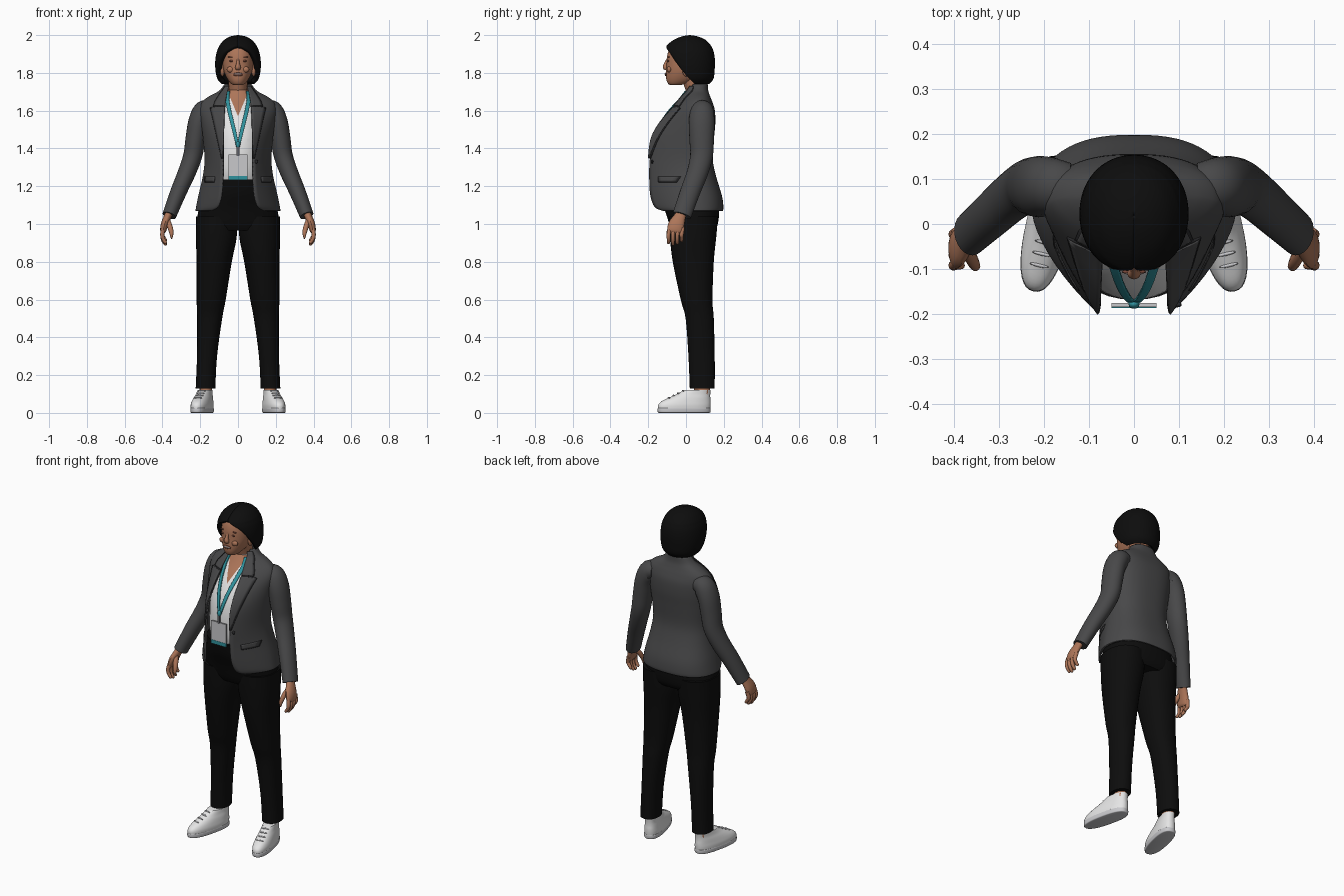
import bpy, bmesh, math
from mathutils import Vector

if "Cube" in bpy.data.objects:
    bpy.data.objects.remove(bpy.data.objects["Cube"])

def material(name, r, g, b):
    m = bpy.data.materials.new(name)
    m.diffuse_color = (r, g, b, 1)
    m.use_nodes = True
    m.node_tree.nodes["Principled BSDF"].inputs["Base Color"].default_value = m.diffuse_color
    return m

BLACK = material("black", .004, .004, .004)
JACKET = material("charcoal", .065, .065, .067)
SEAM = material("dark_seam", .022, .022, .024)
SKIN = material("skin", .42, .18, .10)
SHADE = material("skin_shade", .20, .07, .045)
SHIRT = material("white", .78, .78, .78)
TEAL = material("teal", .03, .29, .34)
BADGE = material("badge_grey", .58, .58, .60)
METAL = material("metal_grey", .12, .12, .13)

def finish(name, bm, mats, mirror=False, thick=0, angle=40):
    me = bpy.data.meshes.new(name)
    bm.to_mesh(me)
    bm.free()
    for m in (mats if isinstance(mats, list) else [mats]):
        me.materials.append(m)
    ob = bpy.data.objects.new(name, me)
    bpy.context.collection.objects.link(ob)
    bpy.ops.object.select_all(action='DESELECT')
    ob.select_set(True)
    bpy.context.view_layer.objects.active = ob
    bpy.ops.object.shade_smooth_by_angle(angle=math.radians(angle))
    if thick:
        s = ob.modifiers.new("thickness", 'SOLIDIFY')
        s.thickness, s.offset = thick, -1
    if mirror:
        ob.modifiers.new("mirror", 'MIRROR').use_mirror_merge = False
    return ob

def smooth(rows, k=4):
    """Catmull-Rom interpolation between rows of numbers."""
    out = []
    for i in range(len(rows) - 1):
        p = [rows[max(0, min(len(rows) - 1, i + d))] for d in (-1, 0, 1, 2)]
        for j in range(k):
            t = j / k
            out.append([.5 * (2*b + (c-a)*t + (2*a-5*b+4*c-d)*t*t + (3*b-a-3*c+d)*t**3)
                        for a, b, c, d in zip(*p)])
    return out + [list(rows[-1])]

def skin_rings(bm, rings, closed=True):
    vs = [[bm.verts.new(p) for p in r] for r in rings]
    n = len(vs[0])
    for a, b in zip(vs, vs[1:]):
        for j in range(n if closed else n - 1):
            q = (j + 1) % n
            bm.faces.new((a[j], a[q], b[q], b[j]))
    if closed:
        bm.faces.new(vs[0][::-1])
        bm.faces.new(vs[-1])

def spow(v, e):
    return math.copysign(abs(v) ** e, v)

def shell(name, rows, mat, nf=2.0, nb=2.0, opening=None, N=40, **kw):
    """Stack of rings; row = z, half width, side y, front y, back y, x centre or opening."""
    rings = []
    for z, w, cy, yf, yb, e in smooth(rows):
        a0, cx = 0, 0 if opening else e
        if opening == 'x':
            a0 = math.asin(min(1, max(0, e / w) ** (nf / 2)))
        elif opening == 'deg':
            a0 = math.radians(max(0, e))
        ring = []
        for i in range(N + (1 if opening else 0)):
            a = a0 + (2 * math.pi - 2 * a0) * i / N
            s, c = math.sin(a), math.cos(a)
            n, d = (nf, cy - yf) if c > 0 else (nb, yb - cy)
            ring.append((cx + w * spow(s, 2 / n), cy - d * spow(c, 2 / n), z))
        rings.append(ring)
    bm = bmesh.new()
    skin_rings(bm, rings, not opening)
    return finish(name, bm, mat, **kw)

def front_y(rows, x, z, n):
    rs = smooth(rows)
    for a, b in zip(rs, rs[1:]):
        if z <= b[0]:
            break
    t = max(0, min(1, (z - a[0]) / (b[0] - a[0])))
    w, cy, yf = [a[i] + (b[i] - a[i]) * t for i in (1, 2, 3)]
    return cy - (cy - yf) * max(0, 1 - (abs(x) / w) ** n) ** (1 / n)

def patch(name, rows, base, n, off, mat, mirror=True):
    """Thin plate laid on a shell's front; row = z, inner x, outer x, bottom to top."""
    fine = []
    for a, b in zip(rows, rows[1:]):
        fine += [[p + (q - p) * j / 4 for p, q in zip(a, b)] for j in range(4)]
    fine.append(rows[-1])
    rings = []
    for z, xi, xo in fine:
        xs = [xi + (xo - xi) * j / 5 for j in range(6)]
        rings.append([(x, front_y(base, x, z, n) - off, z) for x in xs])
    bm = bmesh.new()
    skin_rings(bm, rings, False)
    return finish(name, bm, mat, mirror=mirror, thick=.005)

def tube(name, rows, mat, N=16, mirror=True, k=4):
    """Swept limb; row = x, y, z, radius across, radius along y."""
    rs = smooth(rows, k)
    rings = []
    for i, r in enumerate(rs):
        t = (Vector(rs[min(i+1, len(rs)-1)][:3]) - Vector(rs[max(i-1, 0)][:3])).normalized()
        v = (Vector((0, 1, 0)) - t * t.y).normalized()
        u = v.cross(t)
        rings.append([Vector(r[:3]) + u * r[3] * math.cos(a) + v * r[4] * math.sin(a)
                      for a in (2 * math.pi * j / N for j in range(N))])
    bm = bmesh.new()
    skin_rings(bm, rings)
    return finish(name, bm, mat, mirror=mirror)

def ball(name, loc, size, mat, mirror=False):
    bm = bmesh.new()
    bmesh.ops.create_uvsphere(bm, u_segments=16, v_segments=10, radius=1)
    for v in bm.verts:
        v.co = Vector(loc) + Vector([a * b for a, b in zip(v.co, size)])
    return finish(name, bm, mat, mirror=mirror)

def box(name, loc, size, mat):
    bm = bmesh.new()
    bmesh.ops.create_cube(bm, size=1)
    for v in bm.verts:
        v.co = Vector(loc) + Vector([a * b for a, b in zip(v.co, size)])
    return finish(name, bm, mat)

# trousers
shell("trouser_leg", [(.13, .052, .085, .02, .152, .172), (.3, .053, .083, .013, .152, .164),
      (.5, .066, .072, -.002, .147, .150), (.6, .077, .06, -.028, .14, .142),
      (.8, .093, .045, -.07, .147, .126), (.93, .108, .04, -.085, .16, .115),
      (1.04, .108, .04, -.09, .17, .113)], BLACK, 2.2, 2.2, N=28, mirror=True)
shell("trouser_hips", [(.965, .19, .04, -.07, .15, 0), (1.0, .215, .04, -.088, .168, 0),
      (1.08, .208, .02, -.115, .175, 0), (1.16, .18, .01, -.15, .15, 0),
      (1.235, .162, 0, -.168, .125, 0)], BLACK, 2.2, 2.4)

# shirt, with the skin of the neckline cut in as a V
shirt_rows = [(1.15, .12, 0, -.11, .1, 0), (1.25, .14, 0, -.158, .1, 0), (1.35, .14, 0, -.168, .1, 0),
              (1.45, .14, 0, -.157, .11, 0), (1.53, .138, .02, -.13, .12, 0), (1.6, .125, .03, -.085, .12, 0),
              (1.66, .095, .04, -.035, .115, 0), (1.71, .062, .05, .0, .105, 0)]
shirt = shell("shirt", shirt_rows, [SHIRT, SKIN], 2.2, 2.2)
bm = bmesh.new()
bm.from_mesh(shirt.data)
for s in (-1, 1):
    bmesh.ops.bisect_plane(bm, geom=bm.verts[:] + bm.edges[:] + bm.faces[:],
                           plane_co=(0, 0, 1.57), plane_no=(s, 0, -.42))
for f in bm.faces:
    c = f.calc_center_median()
    if c.y < .05 and abs(c.x) < (c.z - 1.57) * .42:
        f.material_index = 1
bm.to_mesh(shirt.data)
bm.free()

# jacket body, open at the front
jacket_rows = [(1.07, .225, .02, -.20, .195, .135), (1.09, .222, .02, -.225, .198, .108), (1.15, .21, .02, -.24, .19, .09),
               (1.25, .187, .015, -.25, .16, .083), (1.34, .177, .01, -.25, .142, .082), (1.45, .185, .015, -.225, .148, .08),
               (1.53, .194, .02, -.17, .155, .078), (1.6, .2, .03, -.10, .153, .073), (1.645, .19, .05, -.06, .14, .069),
               (1.675, .155, .06, -.035, .128, .066), (1.705, .1, .06, -.01, .118, .06), (1.74, .072, .06, .01, .115, .055)]
shell("jacket_body", jacket_rows, JACKET, 1.5, 2.5, 'x', N=56, thick=.01)
for part, off, grow, mat in (("lapel_edge", .005, .004, SEAM), ("lapel", .009, 0, JACKET)):
    patch(part, [(1.35 - grow, .081, .085 + grow), (1.45, .078, .108 + grow), (1.57, .073, .134 + grow),
                 (1.615, .07, .145 + grow), (1.62 + grow, .07, .118 + grow)], jacket_rows, 1.5, off, mat)
    patch(part.replace("lapel", "collar"), [(1.627 - grow, .069, .128 + grow), (1.65, .067, .12 + grow),
          (1.69, .06, .095 + grow), (1.73, .05, .07)], jacket_rows, 1.5, off, mat)
patch("pocket_edge", [(1.221, .126, .178), (1.251, .122, .180)], jacket_rows, 1.5, .003, SEAM)
patch("pocket_flap", [(1.226, .129, .175), (1.251, .125, .177)], jacket_rows, 1.5, .006, JACKET)
ball("jacket_button", (.096, front_y(jacket_rows, .096, 1.33, 1.5) - .003, 1.33), (.01, .006, .01), SEAM)

# sleeves
tube("sleeve", [(.14, .085, 1.605, .045, .05), (.178, .085, 1.597, .058, .062), (.208, .083, 1.54, .055, .068),
     (.225, .083, 1.45, .053, .065), (.24, .082, 1.36, .05, .06), (.272, .06, 1.27, .047, .056),
     (.315, .022, 1.17, .043, .053), (.364, -.022, 1.045, .037, .05)], JACKET, 24)

# hands
tube("palm", [(.355, -.018, 1.08, .022, .027), (.37, -.03, 1.045, .02, .03), (.388, -.05, 1.0, .02, .042),
     (.396, -.058, .965, .016, .042), (.396, -.06, .952, .008, .032)], SKIN)
for i in range(4):
    y, drop = -.092 + i * .023, (.008, 0, .005, .02)[i]
    tube("finger", [(.394, y + .006, .98, .011, .011), (.401, y, .945, .011, .011),
         (.396, y, .912 + drop, .01, .01), (.382, y, .892 + drop, .008, .008),
         (.378, y, .888 + drop, .002, .002)], SKIN, 10, k=3)
tube("thumb", [(.376, -.05, 1.025, .014, .014), (.36, -.078, .985, .014, .014),
     (.352, -.094, .95, .011, .011), (.352, -.098, .922, .003, .003)], SKIN, 10, k=3)

# neck and head
tube("neck", [(0, .065, 1.62, .055, .05), (0, .058, 1.69, .05, .052), (0, .045, 1.74, .05, .055),
     (0, .03, 1.8, .055, .06)], SKIN, 20, mirror=False)
head_rows = [(1.735, .02, -.06, -.08, -.035, 0), (1.742, .036, -.045, -.094, 0, 0), (1.765, .055, -.02, -.104, .06, 0),
             (1.80, .072, 0, -.106, .09, 0), (1.84, .081, .01, -.103, .11, 0), (1.89, .083, .02, -.1, .115, 0),
             (1.935, .074, .02, -.083, .1, 0), (1.97, .045, .02, -.04, .06, 0)]
shell("head", head_rows, SKIN, 2.2, 2.2)

def on_face(name, x, z, size, mat, lift=0, mirror=True):
    return ball(name, (x, front_y(head_rows, x, z, 2.2) - lift, z), size, mat, mirror)

tube("nose", [(0, -.098, 1.875, .006, .004), (0, -.106, 1.85, .009, .01), (0, -.109, 1.83, .015, .014),
     (0, -.104, 1.818, .012, .008)], SKIN, 12, mirror=False)
on_face("eye", .034, 1.863, (.014, .004, .005), SHADE)
on_face("brow", .036, 1.884, (.019, .004, .0035), SHADE)
on_face("cheek", .04, 1.818, (.02, .012, .016), SKIN, -.003)
on_face("lips", 0, 1.792, (.027, .006, .0095), SHADE, mirror=False)
on_face("teeth", 0, 1.794, (.02, .004, .004), SHIRT, .0035, False)
ball("ear", (.083, .0, 1.815), (.012, .02, .034), SKIN, True)

# bobbed hair, open around the face
shell("hair", [(1.742, .088, .03, -.055, .125, 98), (1.77, .110, .03, -.08, .146, 84), (1.82, .12, .025, -.097, .152, 66),
      (1.87, .12, .02, -.11, .153, 52), (1.91, .113, .02, -.113, .147, 36), (1.935, .103, .02, -.107, .137, 14),
      (1.95, .095, .02, -.097, .128, 0), (1.975, .073, .02, -.065, .103, 0), (1.993, .04, .02, -.022, .062, 0),
      (2.0, .002, .02, .018, .022, 0)], BLACK, 2.1, 2.1, 'deg', N=48, thick=.026)

# lanyard and badge
patch("lanyard", [(1.42, -.004, .012), (1.5, .012, .032), (1.6, .036, .057), (1.66, .048, .069), (1.705, .045, .061)],
      shirt_rows, 2.2, .014, TEAL)
ball("lanyard_knot", (0, -.178, 1.42), (.012, .01, .018), TEAL)
box("badge_clip", (0, -.18, 1.385), (.014, .01, .05), METAL)
box("badge", (0, -.18, 1.3), (.1, .009, .135), BADGE)
box("badge_strip", (0, -.1815, 1.243), (.1, .009, .022), TEAL)

# ankles and shoes, turned slightly outward
tube("ankle", [(.17, .08, .07, .033, .04), (.17, .085, .12, .033, .042), (.17, .085, .17, .035, .042)], SKIN)

def turn_out(ob):
    for v in ob.data.vertices:
        x, y, a = v.co.x, v.co.y - .03, math.radians(13)
        v.co.x = .182 + x * math.cos(a) - y * math.sin(a)
        v.co.y = .03 + x * math.sin(a) + y * math.cos(a)

turn_out(shell("shoe_sole", [(0, .044, 0, -.145, .124, 0), (.004, .049, 0, -.153, .13, 0), (.022, .05, 0, -.154, .131, 0),
         (.026, .048, 0, -.15, .128, 0)], BADGE, 2.4, 2.6, mirror=True))
turn_out(shell("shoe_upper", [(.015, .049, 0, -.152, .13, 0), (.04, .05, 0, -.152, .132, 0), (.06, .047, .01, -.135, .132, 0),
         (.08, .043, .03, -.095, .13, 0), (.1, .038, .05, -.05, .13, 0), (.122, .036, .07, -.01, .132, 0)],
         SHIRT, 2.3, 2.4, mirror=True))
for i in range(4):
    turn_out(ball("shoelace", (0, -.095 + i * .026, .079 + i * .0125), (.022, .004, .005), BADGE, True))
